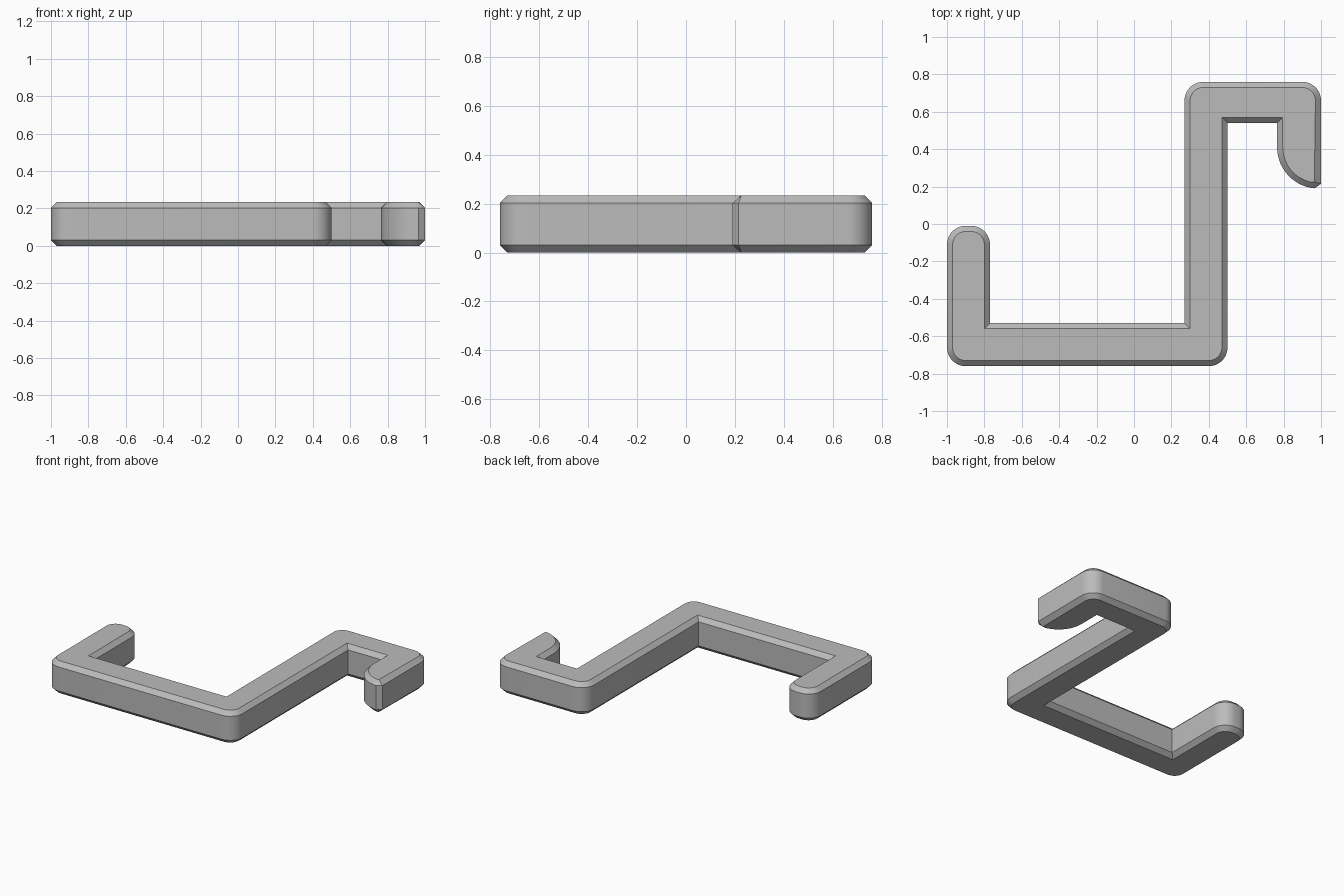
import bpy, bmesh, math
from mathutils import Vector

if "Cube" in bpy.data.objects:
    bpy.data.objects.remove(bpy.data.objects["Cube"], do_unlink=True)

HEIGHT, CHAMFER, ROUND = 0.233, 0.03, 0.1


def arc(cx, cy, r, start, end, steps=10):
    """Points along an arc, angles in degrees."""
    angles = [math.radians(start + (end - start) * i / steps) for i in range(steps + 1)]
    return [Vector((cx + r * math.cos(a), cy + r * math.sin(a))) for a in angles]


def rounded(x, y, sx, sy, start):
    """Rounded convex corner; sx, sy point towards the inside."""
    return arc(x + sx * ROUND, y + sy * ROUND, ROUND, start, start + 90)


def inset(points, d):
    """Offset a counter-clockwise outline inwards with mitred corners."""
    result = []
    for i, p in enumerate(points):
        a = (p - points[i - 1]).normalized()
        b = (points[(i + 1) % len(points)] - p).normalized()
        na, nb = Vector((-a.y, a.x)), Vector((-b.y, b.x))
        result.append(p + (na + nb) * d / (1 + na.dot(nb)))
    return result


# Outline of the bent bar, counter-clockwise seen from above
outline = rounded(-1, -0.76, 1, 1, 180)
outline += rounded(0.5, -0.76, -1, 1, 270)
outline += [Vector((0.5, 0.54)), Vector((0.765, 0.54))]
outline += arc(0.985, 0.41, 0.22, 180, 265, 14)
tip = len(outline) - 1
outline += [Vector((1, 0.215))]
outline += rounded(1, 0.76, -1, -1, 0)
outline += rounded(0.27, 0.76, 1, -1, 90)
outline += [Vector((0.27, -0.53)), Vector((-0.77, -0.53))]
outline += rounded(-0.77, -0.01, -1, -1, 0)
outline += rounded(-1, -0.01, 1, -1, 90)

# The bevelled hook tip narrows to one point on the flat faces
cap = inset(outline, CHAMFER)
cap[tip] = cap[tip + 1] = (cap[tip] + cap[tip + 1]) / 2

# Stack the four outlines into a chamfered solid
bm = bmesh.new()
layers = [(cap, 0), (outline, CHAMFER), (outline, HEIGHT - CHAMFER), (cap, HEIGHT)]
rings = [[bm.verts.new((p.x, p.y, z)) for p in pts] for pts, z in layers]
for low, high in zip(rings, rings[1:]):
    for i in range(len(low)):
        j = (i + 1) % len(low)
        bm.faces.new((low[i], low[j], high[j], high[i]))
bm.faces.new(rings[-1])
bm.faces.new(rings[0][::-1])
bmesh.ops.remove_doubles(bm, verts=bm.verts, dist=0.0001)
bmesh.ops.triangulate(bm, faces=[f for f in bm.faces if len(f.verts) > 4])
bmesh.ops.recalc_face_normals(bm, faces=bm.faces)

mesh = bpy.data.meshes.new("hook_bar")
bm.to_mesh(mesh)
bm.free()
hook = bpy.data.objects.new("hook_bar", mesh)
bpy.context.collection.objects.link(hook)

# Plain grey
grey = bpy.data.materials.new("grey")
grey.use_nodes = True
colour = (0.5, 0.5, 0.5, 1)
grey.diffuse_color = colour
grey.node_tree.nodes["Principled BSDF"].inputs["Base Color"].default_value = colour
mesh.materials.append(grey)

# Smooth the rounded corners, keep the chamfer edges sharp
bpy.ops.object.select_all(action="DESELECT")
hook.select_set(True)
bpy.context.view_layer.objects.active = hook
bpy.ops.object.shade_smooth_by_angle(angle=math.radians(30))
